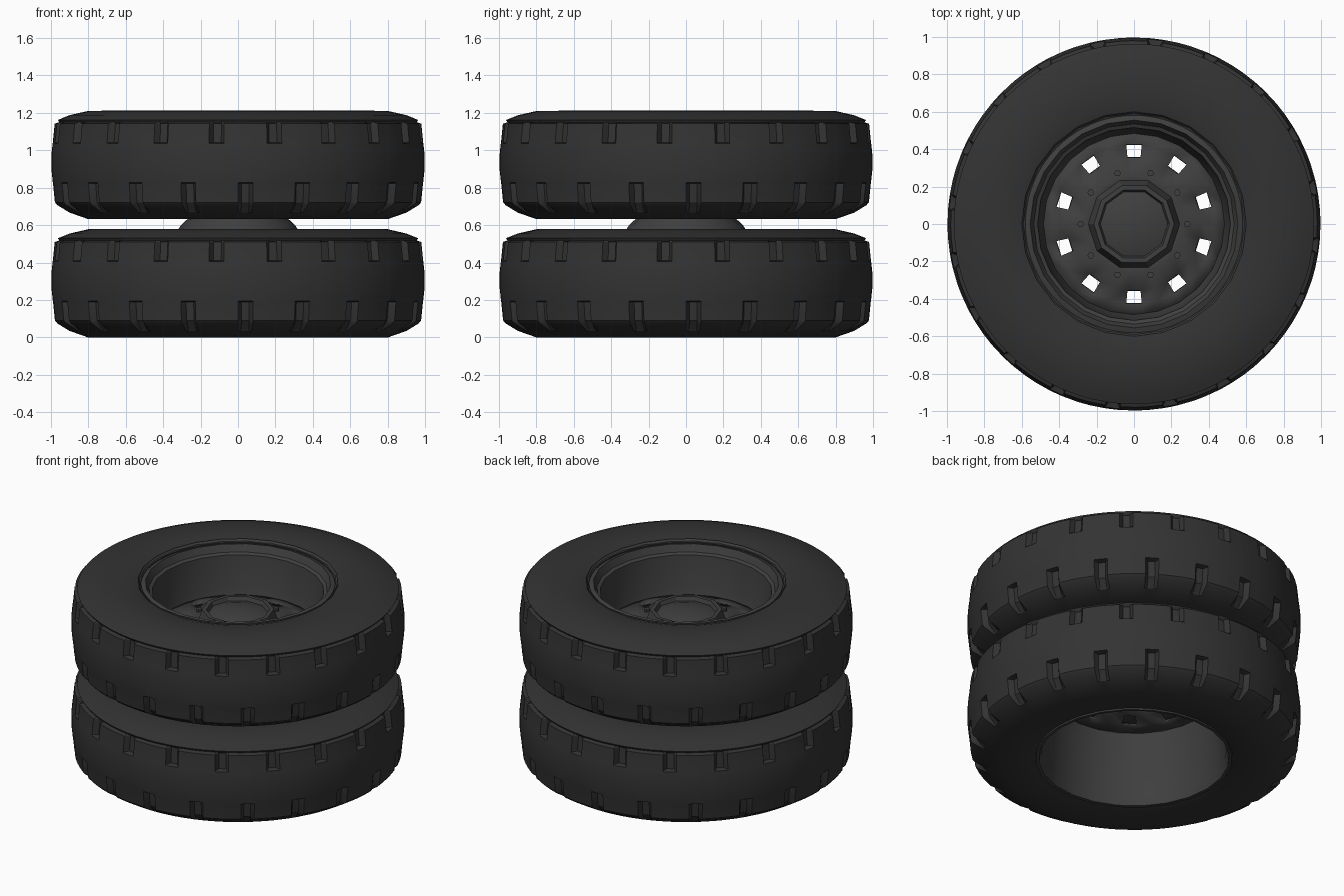
import bpy, bmesh, math

if "Cube" in bpy.data.objects:
    bpy.data.objects.remove(bpy.data.objects["Cube"])

def material(name, v):
    m = bpy.data.materials.new(name)
    m.diffuse_color = (v, v, v, 1)
    m.use_nodes = True
    m.node_tree.nodes["Principled BSDF"].inputs["Base Color"].default_value = m.diffuse_color
    return m

RUBBER = material("rubber", 0.033)
METAL = material("dark_metal", 0.05)

def even(n):
    return [2 * math.pi * i / n for i in range(n)]

def revolve(name, rows, angles, mat, closed=False, radius=None, skip=None, smooth=30):
    """Spin (r, z) rows around z; radius() may vary r, skip() leaves faces out."""
    bm = bmesh.new()
    grid = []
    for j, (r, z) in enumerate(rows):
        if r < 1e-5:
            grid.append([bm.verts.new((0, 0, z))] * len(angles))
            continue
        ring = []
        for i, a in enumerate(angles):
            q = radius(j, i, r) if radius else r
            ring.append(bm.verts.new((q * math.cos(a), q * math.sin(a), z)))
        grid.append(ring)
    n = len(angles)
    for j in range(len(rows) if closed else len(rows) - 1):
        k = (j + 1) % len(rows)
        for i in range(n):
            if skip and skip(j, i):
                continue
            vs = [grid[j][i], grid[j][(i + 1) % n], grid[k][(i + 1) % n], grid[k][i]]
            bm.faces.new(list(dict.fromkeys(vs)))
    bmesh.ops.recalc_face_normals(bm, faces=bm.faces)
    me = bpy.data.meshes.new(name)
    bm.to_mesh(me)
    bm.free()
    ob = bpy.data.objects.new(name, me)
    bpy.context.collection.objects.link(ob)
    me.materials.append(mat)
    bpy.ops.object.select_all(action='DESELECT')
    ob.select_set(True)
    bpy.context.view_layer.objects.active = ob
    bpy.ops.object.shade_smooth_by_angle(angle=math.radians(smooth))
    return ob

# Tyre: closed profile, with shoulder notches cut into the tread rows
TYRE = [(0.58, 0.02), (0.64, 0.003), (0.80, 0.0), (0.90, 0.035), (0.965, 0.075),
        (0.978, 0.09), (0.988, 0.19), (0.989, 0.195), (0.996, 0.26), (0.996, 0.35),
        (0.990, 0.405), (0.989, 0.41), (0.979, 0.51), (0.955, 0.518),
        (0.962, 0.53), (0.90, 0.555), (0.80, 0.578), (0.64, 0.58), (0.58, 0.56)]
PITCHES = 20
STEPS = [0, 0.06, 0.2, 0.26, 0.5, 0.56, 0.7, 0.76]
TREAD_ANGLES = [2 * math.pi * (p + s) / PITCHES for p in range(PITCHES) for s in STEPS]

def notch(j, i, r):
    k = i % len(STEPS)
    lower = j in (4, 5, 6) and k in (1, 2)
    upper = j in (11, 12) and k in (5, 6)
    return r - 0.035 if lower or upper else r

for label, z0 in (("lower", 0.0), ("upper", 0.632)):
    revolve(label + "_tyre", [(r, z + z0) for r, z in TYRE], TREAD_ANGLES, RUBBER,
            closed=True, radius=notch)

# Rims: open barrels with stepped lips
revolve("upper_rim", [(0.60, 1.208), (0.585, 1.185), (0.555, 1.195), (0.535, 1.15),
                      (0.515, 1.14), (0.495, 0.93), (0.48, 0.88), (0.51, 0.86),
                      (0.55, 0.68), (0.585, 0.645), (0.595, 0.68), (0.595, 1.16)],
        even(24), METAL, closed=True)
revolve("lower_rim", [(0.59, 0.008), (0.57, 0.01), (0.555, 0.06), (0.535, 0.40),
                      (0.505, 0.47), (0.505, 0.50), (0.54, 0.52), (0.56, 0.57),
                      (0.595, 0.57), (0.595, 0.05)],
        even(24), METAL, closed=True)

# Wheel discs with ten vent holes
HOLE = math.radians(5.6)
DISC_ANGLES = [math.radians(90 + 36 * p) + d for p in range(10)
               for d in (-HOLE, HOLE, math.radians(18))]

def disc(name, rows):
    ob = revolve(name, rows, DISC_ANGLES, METAL,
                 skip=lambda j, i: j == 1 and i % 3 == 0)
    mod = ob.modifiers.new("thickness", 'SOLIDIFY')
    mod.thickness = 0.02
    mod.offset = 0

disc("upper_disc", [(0.50, 0.88), (0.425, 0.89), (0.355, 0.91), (0.26, 0.925), (0.18, 0.925)])
disc("lower_disc", [(0.52, 0.48), (0.425, 0.49), (0.355, 0.51), (0.30, 0.55), (0.18, 0.55)])

# Spacer joining both discs
revolve("hub_spacer", [(0, 0.50), (0.22, 0.50), (0.32, 0.575), (0.305, 0.60), (0.27, 0.632),
                       (0.25, 0.66), (0.25, 0.91), (0, 0.91)], even(16), METAL)

# Hub cap seen from the outside
revolve("hub_cap", [(0.25, 0.92), (0.225, 0.99), (0.215, 1.02), (0.19, 1.02),
                    (0.18, 0.995), (0.12, 1.015), (0, 1.025)], even(10), METAL, smooth=20)

# Wheel nuts around the hub cap
for a in even(10):
    nut = revolve("wheel_nut", [(0.018, 0.91), (0.018, 0.95), (0, 0.95)], even(6), METAL)
    nut.location = (0.285 * math.cos(a), 0.285 * math.sin(a), 0)
